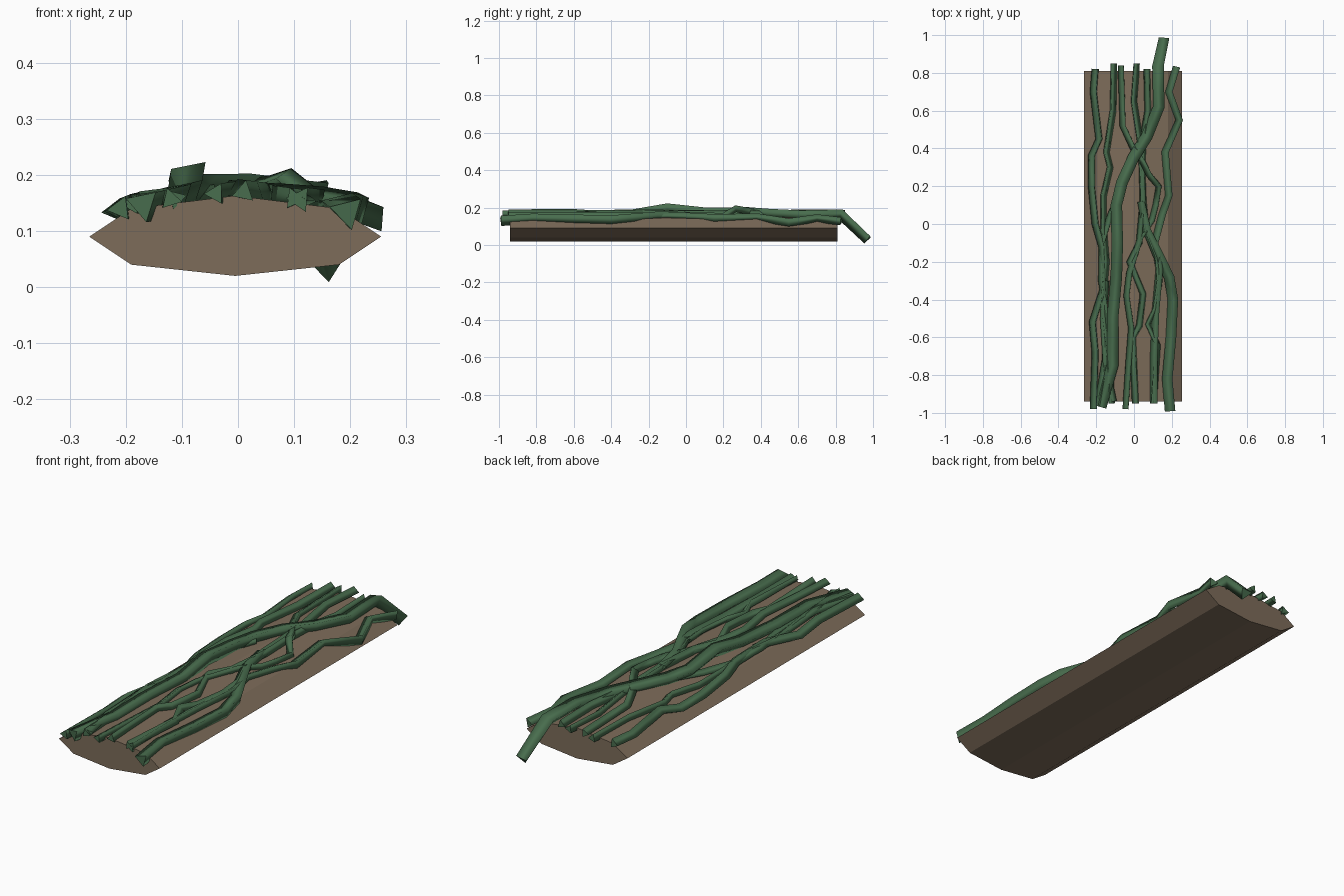
import bpy, bmesh, math
from mathutils import Vector


def material(name, color):
    m = bpy.data.materials.new(name)
    m.diffuse_color = (*color, 1)
    return m


def finish(name, bm, mat, smooth=False):
    bmesh.ops.recalc_face_normals(bm, faces=bm.faces[:])
    for f in bm.faces:
        f.smooth = smooth and len(f.verts) == 4
    me = bpy.data.meshes.new(name)
    bm.to_mesh(me)
    bm.free()
    me.materials.append(mat)
    ob = bpy.data.objects.new(name, me)
    bpy.context.collection.objects.link(ob)
    return ob


def skin(bm, rings):
    # join successive rings of vertices and close both ends
    loops = [[bm.verts.new(p) for p in r] for r in rings]
    n = len(loops[0])
    for a, b in zip(loops, loops[1:]):
        for i in range(n):
            j = (i + 1) % n
            bm.faces.new((a[i], a[j], b[j], b[i]))
    bm.faces.new(loops[0])
    bm.faces.new(loops[-1])


brown = material("bark brown", (0.205, 0.150, 0.102))
green = material("vine green", (0.066, 0.155, 0.076))

# Log: eight-sided prism
profile = [(-.265, .09), (-.19, .14), (-.005, .163), (.18, .14),
           (.255, .09), (.18, .04), (-.005, .02), (-.19, .04)]
bm = bmesh.new()
skin(bm, [[(x, y, z) for x, z in profile] for y in (-.94, .81)])
finish("log", bm, brown)


def surface(x):
    d = abs(x + .005)
    return .163 - .124 * d if d < .185 else .14 - .4 * (d - .185)


def vine(name, r, path, roll=0.0):
    # three-sided tube; path points are x, y, lift above log, radius factor
    pts = [Vector((p[0], p[1], surface(p[0]) + (p[2] if len(p) > 2 else .008)))
           for p in path]
    rings = []
    for i, p in enumerate(pts):
        t = (pts[min(i + 1, len(pts) - 1)] - pts[max(i - 1, 0)]).normalized()
        side = t.cross(Vector((0, 0, 1))).normalized()
        up = side.cross(t)
        k = r * (path[i][3] if len(path[i]) > 3 else 1)
        angles = [roll + math.pi / 2 + j * math.tau / 3 for j in range(3)]
        rings.append([p + k * (side * math.cos(a) + up * math.sin(a)) for a in angles])
    bm = bmesh.new()
    skin(bm, rings)
    finish(name, bm, green, True)


# Vines running along the log
vine("vine_far_left", .024, [
    (-.20, .82), (-.21, .7), (-.18, .45), (-.22, .36), (-.22, .2), (-.20, 0),
    (-.165, -.12), (-.16, -.35), (-.215, -.52), (-.20, -.68), (-.21, -.98)], .4)
vine("vine_left", .021, [
    (-.11, .85), (-.115, .6), (-.15, .38), (-.13, .3), (-.165, .15), (-.165, -.02),
    (-.15, -.2), (-.17, -.42), (-.14, -.65), (-.12, -.95)], -.3)
vine("vine_inner_left", .021, [
    (-.065, .84), (-.06, .7), (-.055, .52), (.0, .4, .01), (.05, .33, .025),
    (.085, .26, .042), (.135, .2), (.12, .1), (.10, .02), (.04, -.07), (-.02, -.26),
    (-.035, -.38), (-.01, -.55), (-.025, -.75), (-.04, -.98)], .5)
vine("vine_middle", .021, [
    (.01, .85), (-.005, .65), (.03, .42), (.04, .25), (.045, .12), (.06, -.02),
    (.12, -.17), (.13, -.3), (.11, -.45), (.07, -.53), (.12, -.64), (.10, -.95)], -.4)
vine("vine_inner_right", .022, [
    (.07, .82), (.075, .6), (.05, .45), (.045, .3), (.05, .12), (.03, -.1),
    (-.02, -.2), (.05, -.37), (.03, -.54), (-.005, -.6), (.01, -.95)], .2)
vine("vine_right", .025, [
    (.23, .83), (.19, .7), (.245, .55), (.17, .38), (.19, .15), (.155, .05),
    (.115, -.1), (.14, -.24), (.12, -.46), (.11, -.7), (.11, -.95)], .6)
vine("vine_weaving", .02, [
    (-.19, -.96), (-.15, -.72), (-.14, -.5), (-.17, -.3), (-.165, -.1), (-.12, .05),
    (-.05, .2)], -.5)
vine("vine_left_end", .02, [
    (-.11, -.94), (-.15, -.75), (-.165, -.5), (-.15, -.3)], .8)

# Two thick vines, one drooping over the back end
vine("vine_thick_drooping", .036, [
    (.16, .975, -.11, .9), (.13, .83, .022), (.135, .62, .016), (.07, .46, .016),
    (.0, .35, .016), (-.06, .22, .022), (-.09, .1, .025), (-.085, -.1, .046),
    (-.09, -.28, .015), (-.11, -.5, .012), (-.11, -.75, .01), (-.17, -.97, .005, .9)],
    .85)
vine("vine_thick_right", .033, [
    (.04, .12, .012, .7), (.07, -.03, .012, .8), (.13, -.16, .01), (.19, -.28, .01),
    (.21, -.4, .008), (.20, -.6, .008), (.18, -.82, .005), (.195, -.99, .0)], .8)
